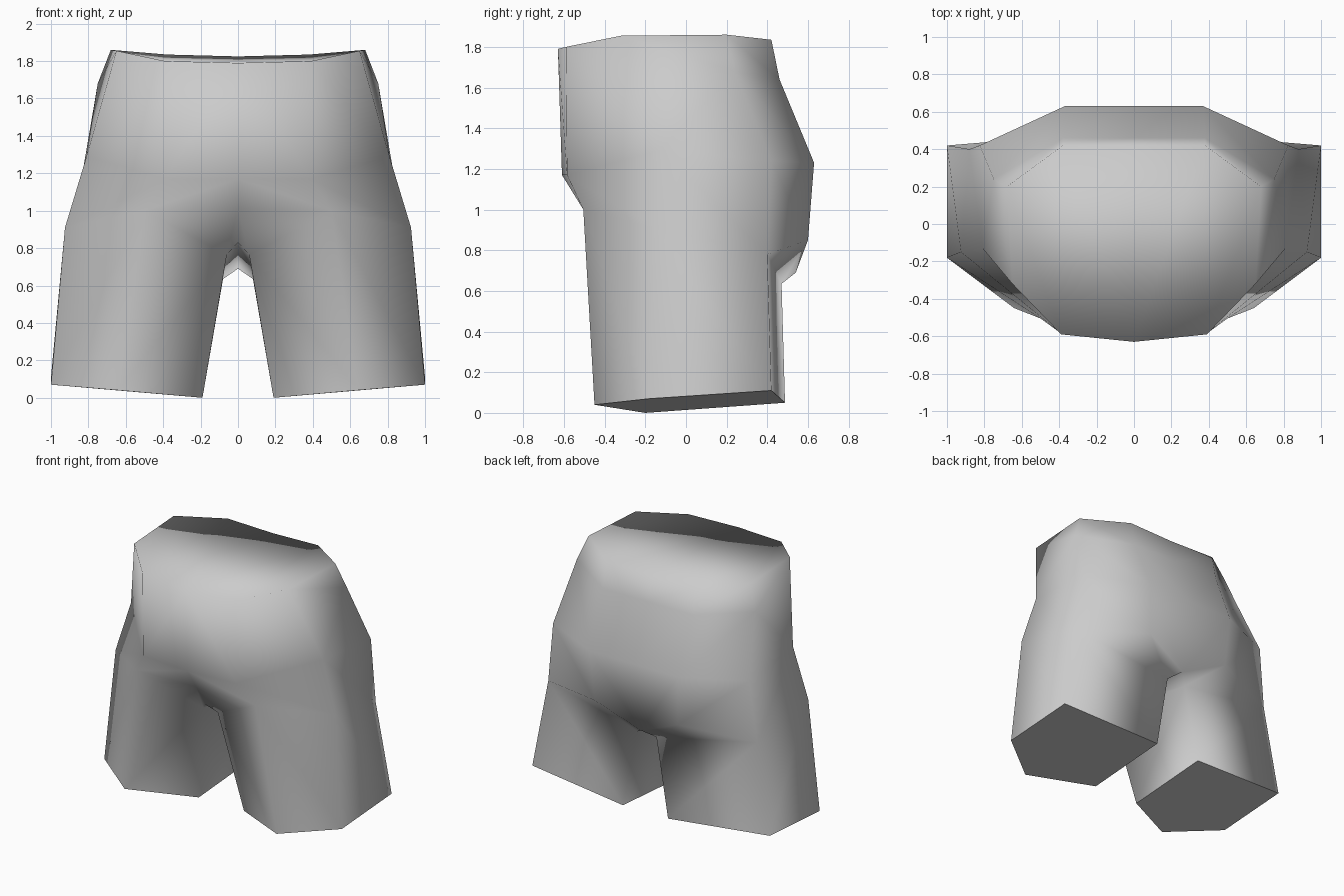
import bpy, bmesh

if "Cube" in bpy.data.objects:
    bpy.data.objects.remove(bpy.data.objects["Cube"])

grey = bpy.data.materials.new("light grey cloth")
grey.diffuse_color = (0.6, 0.6, 0.6, 1)
grey.use_nodes = True
grey.node_tree.nodes["Principled BSDF"].inputs["Base Color"].default_value = grey.diffuse_color

# Half body: M = front centre, F = front, S/T = sides, B = back, N = back centre
# digit = ring from the waist down
pts = {
    "M0": (0, -.63, 1.79), "F0": (.39, -.59, 1.80), "S0": (.65, -.32, 1.855),
    "T0": (.68, .20, 1.86), "B0": (.38, .42, 1.835), "N0": (0, .42, 1.825),
    "T1": (.75, .24, 1.68), "B1": (.38, .46, 1.64), "N1": (0, .46, 1.64),
    "M2": (0, -.61, 1.17), "F2": (.39, -.585, 1.17), "S2": (.81, -.13, 1.29),
    "T2": (.825, .42, 1.24), "B2": (.37, .63, 1.23), "N2": (0, .63, 1.23),
    # thigh ring and crotch
    "M3": (0, -.505, 1.01), "F3": (.50, -.505, 1.0), "S3": (.925, -.15, .91),
    "T3": (.88, .40, .78), "B3": (.35, .60, .85), "N3": (0, .54, .69),
    "P": (0, -.39, .83), "E3": (.06, -.33, .765), "C3": (.08, .47, .635),
    # hem
    "F4": (.64, -.45, .04), "S4": (1, -.18, .07), "T4": (1, .42, .11),
    "C4": (.19, .487, .05), "E4": (.19, -.20, 0),
}
faces = [
    # front and side panels
    ("M0", "M2", "F2", "F0"), ("F0", "F2", "S2", "S0"),
    ("S0", "S2", "T1", "T0"), ("S2", "T2", "T1"),
    # back panels
    ("T0", "T1", "B1", "B0"), ("B0", "B1", "N1", "N0"),
    ("T1", "T2", "B2", "B1"), ("B1", "B2", "N2", "N1"),
]
# hip band
for a, b in zip("MFSTB", "FSTBN"):
    faces.append((a + "2", a + "3", b + "3", b + "2"))
# waist cover
faces += [("M0", "F0", "B0", "N0"), ("F0", "S0", "T0", "B0")]
# leg
faces += [("F3", "F4", "S4", "S3"), ("S3", "S4", "T4", "T3"),
          ("T3", "T4", "C4", "C3"), ("T3", "C3", "B3"),
          ("C3", "C4", "E4", "E3"), ("E3", "E4", "F4", "F3")]
# crotch
faces += [("M3", "P", "E3", "F3"), ("P", "N3", "C3", "E3"), ("N3", "B3", "C3")]
# hem cover
faces.append(("F4", "E4", "C4", "T4", "S4"))

bm = bmesh.new()
v = {k: bm.verts.new(p) for k, p in pts.items()}
for f in faces:
    bm.faces.new([v[k] for k in f])

# mirror the half and weld it on the centre line
copy = bmesh.ops.duplicate(bm, geom=bm.verts[:] + bm.edges[:] + bm.faces[:])["geom"]
for e in copy:
    if isinstance(e, bmesh.types.BMVert):
        e.co.x *= -1
bmesh.ops.reverse_faces(bm, faces=[e for e in copy if isinstance(e, bmesh.types.BMFace)])
bmesh.ops.remove_doubles(bm, verts=bm.verts[:], dist=1e-4)
bmesh.ops.recalc_face_normals(bm, faces=bm.faces[:])

# smooth cloth, with crisp hems
for f in bm.faces:
    f.smooth = True
for e in bm.edges:
    if all(w.co.z < .2 for w in e.verts):
        e.smooth = False

me = bpy.data.meshes.new("shorts")
bm.to_mesh(me)
bm.free()
me.materials.append(grey)
ob = bpy.data.objects.new("shorts", me)
bpy.context.collection.objects.link(ob)
